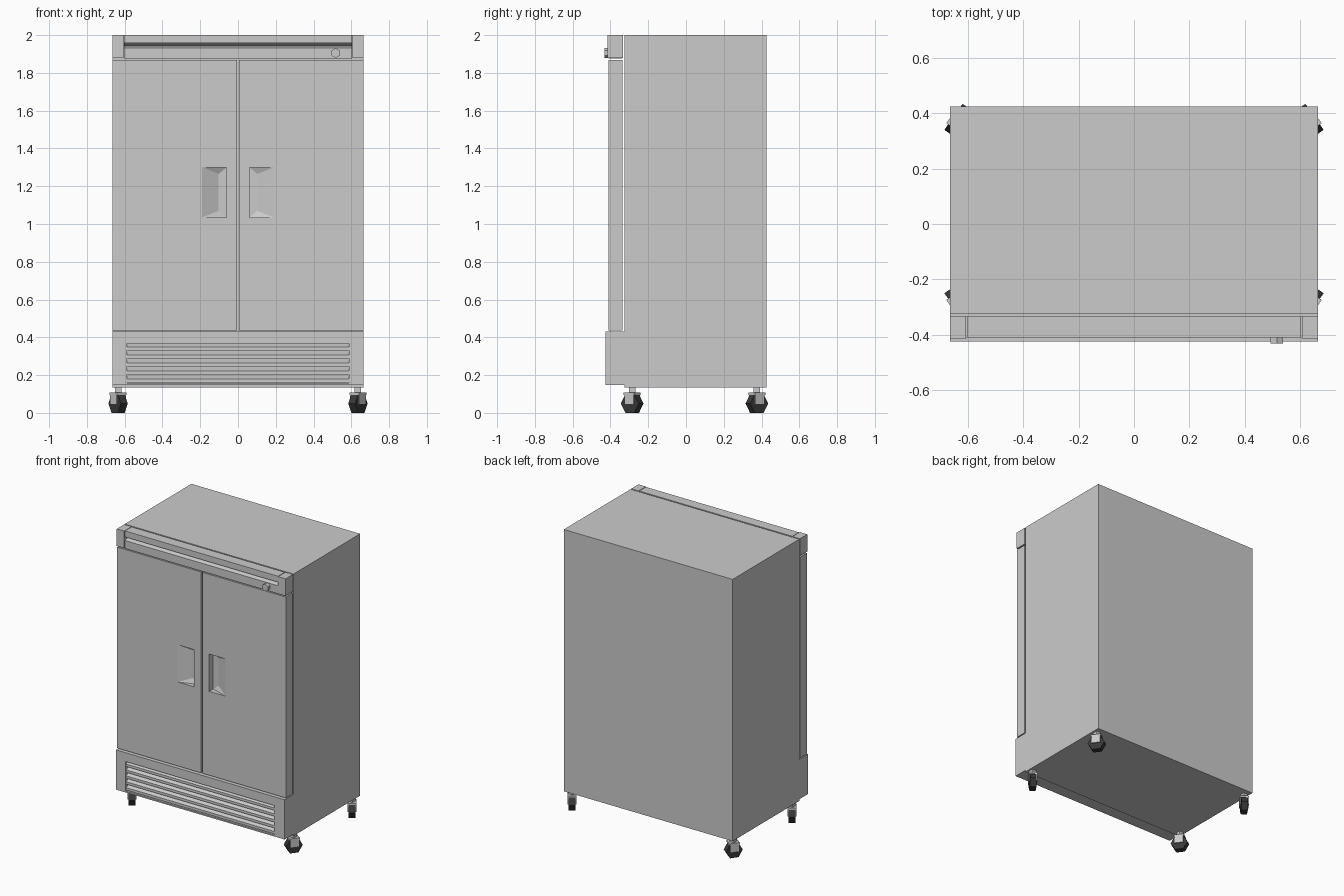
import bpy, bmesh, math
from mathutils import Matrix

if "Cube" in bpy.data.objects:
    bpy.data.objects.remove(bpy.data.objects["Cube"])


def material(name, v):
    m = bpy.data.materials.new(name)
    m.diffuse_color = (v, v, v, 1)
    m.use_nodes = True
    m.node_tree.nodes["Principled BSDF"].inputs["Base Color"].default_value = m.diffuse_color
    return m


dark = material("dark_rubber", 0.04)
slot_dark = material("slot_shadow", 0.08)


def finish(name, bm, mat=None):
    bmesh.ops.recalc_face_normals(bm, faces=bm.faces)
    me = bpy.data.meshes.new(name)
    bm.to_mesh(me)
    bm.free()
    ob = bpy.data.objects.new(name, me)
    bpy.context.collection.objects.link(ob)
    if mat:
        me.materials.append(mat)
    return ob


def add_box(bm, x0, x1, y0, y1, z0, z1):
    m = Matrix.Translation(((x0 + x1) / 2, (y0 + y1) / 2, (z0 + z1) / 2))
    bmesh.ops.create_cube(bm, size=1, matrix=m @ Matrix.Diagonal((x1 - x0, y1 - y0, z1 - z0, 1)))


def boxes(name, specs, mat=None):
    bm = bmesh.new()
    for s in specs:
        add_box(bm, *s)
    return finish(name, bm, mat)


def extrude_x(name, profile, x0, x1, mat=None):
    # closed (y, z) profile swept along x
    bm = bmesh.new()
    f = bm.faces.new([bm.verts.new((x0, y, z)) for y, z in profile])
    r = bmesh.ops.extrude_face_region(bm, geom=[f])
    bmesh.ops.translate(bm, vec=(x1 - x0, 0, 0),
                        verts=[v for v in r["geom"] if isinstance(v, bmesh.types.BMVert)])
    return finish(name, bm, mat)


W = 0.665
FRONT, BACK = -0.41, -0.335

# Main cabinet
boxes("cabinet", [(-W, W, -0.325, 0.425, 0.135, 2.0)])

# Doors with a scooped finger pocket each
for side, s in (("left", -1), ("right", 1)):
    a, b = sorted((s * 0.006, s * W))
    door = boxes(side + "_door", [(a, b, FRONT, BACK, 0.437, 1.868)])
    bm = bmesh.new()
    floor = FRONT + 0.045
    for x, y, half in ((0.06, -0.45, 0.1325), (0.19, -0.45, 0.1325),
                       (0.19, FRONT, 0.1325), (0.06, floor, 0.1325), (0.102, floor, 0.098)):
        for t in (-1, 1):
            bm.verts.new((s * x, y, 1.1675 + t * half))
    bmesh.ops.convex_hull(bm, input=bm.verts)
    bmesh.ops.dissolve_limit(bm, angle_limit=0.01, verts=bm.verts, edges=bm.edges)
    cutter = finish(side + "_pocket_cutter", bm)
    cutter.hide_render = True
    mod = door.modifiers.new("pocket", "BOOLEAN")
    mod.object, mod.operation, mod.solver = cutter, "DIFFERENCE", "EXACT"
    bpy.context.view_layer.objects.active = door
    bpy.ops.object.modifier_apply(modifier=mod.name)
    bpy.data.objects.remove(cutter)

    # Header end caps
    a, b = sorted((s * 0.607, s * W))
    boxes(side + "_header_cap", [(a, b, -0.415, -0.333, 1.878, 2.0)])

# Header with long slot
extrude_x("header", [(BACK, 2.0), (FRONT, 2.0), (FRONT, 1.957), (-0.375, 1.957),
                     (-0.375, 1.944), (FRONT, 1.932), (FRONT, 1.875), (BACK, 1.875)], -0.603, 0.603)
boxes("header_slot_strip", [(-0.603, 0.603, -0.379, -0.374, 1.943, 1.957)], slot_dark)

# Lock on header
bm = bmesh.new()
bmesh.ops.create_cone(bm, cap_ends=True, segments=6, radius1=0.026, radius2=0.026, depth=0.025,
                      matrix=Matrix.Translation((0.517, -0.42, 1.905)) @ Matrix.Rotation(math.pi / 2, 4, "X"))
finish("lock", bm)

# Lower grille frame
boxes("grille_frame", [(-W, -0.587, -0.425, -0.325, 0.147, 0.43),
                       (0.587, W, -0.425, -0.325, 0.147, 0.43),
                       (-0.587, 0.587, -0.425, -0.325, 0.367, 0.43),
                       (-0.587, 0.587, -0.425, -0.325, 0.147, 0.157)])

# Slanted louvres
for i in range(5):
    z = 0.162 + i * 0.042
    extrude_x(f"louvre_{i + 1}", [(-0.42, z), (-0.42, z + 0.018), (-0.375, z + 0.042),
                                  (-0.375, z + 0.032)], -0.587, 0.587)

# Casters: stem, fork, six-sided wheel
for label, cx, cy, ang in (("front_left", -0.635, -0.285, 35), ("front_right", 0.635, -0.285, -35),
                           ("back_left", -0.635, 0.375, -35), ("back_right", 0.635, 0.375, 35)):
    place = Matrix.Translation((cx, cy, 0)) @ Matrix.Rotation(math.radians(ang), 4, "Z")
    boxes(label + "_caster_stem", [(-0.017, 0.017, -0.017, 0.017, 0.1, 0.136)]).matrix_world = \
        Matrix.Translation((cx, cy, 0))
    boxes(label + "_caster_fork", [(-0.03, 0.03, -0.034, 0.034, 0.095, 0.107),
                                   (-0.03, -0.023, -0.03, 0.03, 0.045, 0.095),
                                   (0.023, 0.03, -0.03, 0.03, 0.045, 0.095)]).matrix_world = place
    bm = bmesh.new()
    bmesh.ops.create_cone(bm, cap_ends=True, segments=6, radius1=0.0575, radius2=0.0575, depth=0.044)
    # flats on top and bottom, axle along x
    zs = Matrix.Rotation(math.pi / 2, 4, "Y") @ Matrix.Rotation(math.radians(30), 4, "Z")
    bmesh.ops.transform(bm, matrix=zs, verts=bm.verts)
    low = min(v.co.z for v in bm.verts)
    if low < -0.055:
        bmesh.ops.rotate(bm, verts=bm.verts, matrix=Matrix.Rotation(math.radians(30), 3, "X"))
    bmesh.ops.translate(bm, vec=(0, 0, -min(v.co.z for v in bm.verts)), verts=bm.verts)
    finish(label + "_caster_wheel", bm, dark).matrix_world = place
